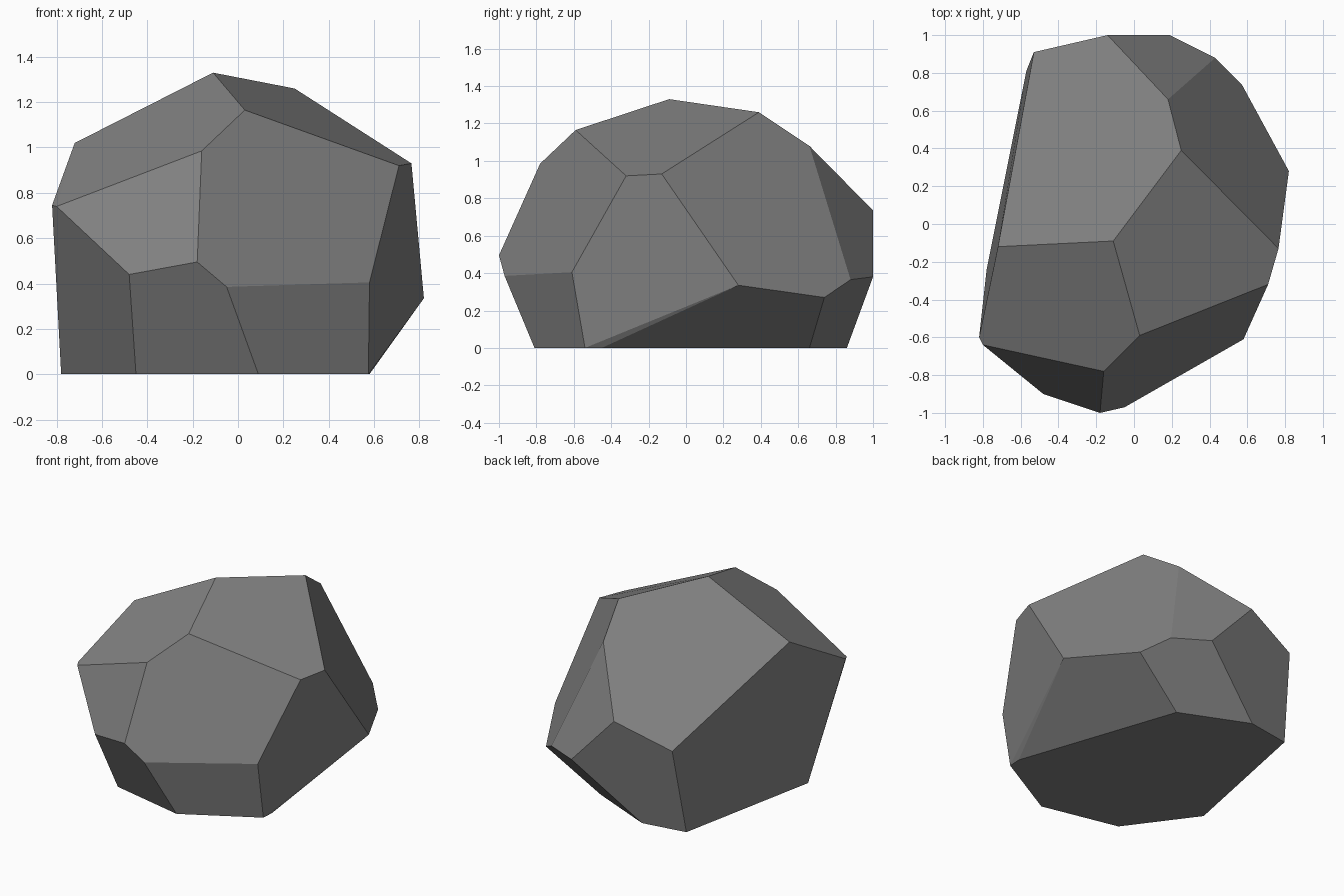
import bpy
import bmesh
import math

default_cube = bpy.data.objects.get("Cube")
if default_cube:
    bpy.data.objects.remove(default_cube, do_unlink=True)


def make_material(name, colour):
    material = bpy.data.materials.new(name)
    material.use_nodes = True
    material.diffuse_color = colour
    shader = material.node_tree.nodes["Principled BSDF"]
    shader.inputs["Base Color"].default_value = colour
    shader.inputs["Roughness"].default_value = 0.9
    return material


def make_faceted_stone(name, tiers, material, flatness):
    """Wrap the corner tiers in a convex skin and merge coplanar triangles."""
    bm = bmesh.new()
    for tier in tiers:
        for corner in tier:
            bm.verts.new(corner)
    hull = bmesh.ops.convex_hull(bm, input=bm.verts[:])
    unused = {item for item in hull["geom_interior"] + hull["geom_unused"]
              if isinstance(item, bmesh.types.BMVert)}
    bmesh.ops.delete(bm, geom=list(unused), context="VERTS")
    bmesh.ops.dissolve_limit(bm, angle_limit=flatness,
                             verts=bm.verts[:], edges=bm.edges[:])
    bmesh.ops.recalc_face_normals(bm, faces=bm.faces[:])
    for face in bm.faces:
        face.smooth = False

    mesh = bpy.data.meshes.new(name)
    bm.to_mesh(mesh)
    bm.free()
    mesh.materials.append(material)
    stone = bpy.data.objects.new(name, mesh)
    bpy.context.collection.objects.link(stone)
    return stone


# Flat underside, anticlockwise from the front
base = [(-.45, -.69, 0), (.09, -.81, 0), (.575, -.54, 0), (.58, -.45, 0),
        (.2, .66, 0), (-.26, .86, 0), (-.57, .81, 0), (-.78, -.24, 0)]

# Widest belt of corners, lower front round to the back
belt = [(-.48, -.9, .44), (-.18, -1, .495), (-.05, -.97, .385),
        (.58, -.61, .405), (.82, .28, .335), (.57, .74, .27),
        (.43, .88, .365), (.19, 1, .38), (-.14, 1, .735),
        (-.53, .91, .595), (-.82, -.6, .745), (-.8, -.64, .74)]

# Shoulder and peak corners
crown = [(-.16, -.78, .985), (.03, -.59, 1.165), (.71, -.32, .92),
         (.765, -.13, .93), (.18, .66, 1.08), (.25, .39, 1.26),
         (-.11, -.09, 1.33), (-.72, -.12, 1.02)]

stone_grey = make_material("stone grey", (0.22, 0.22, 0.22, 1))
make_faceted_stone("rock", [base, belt, crown], stone_grey, math.radians(4))
